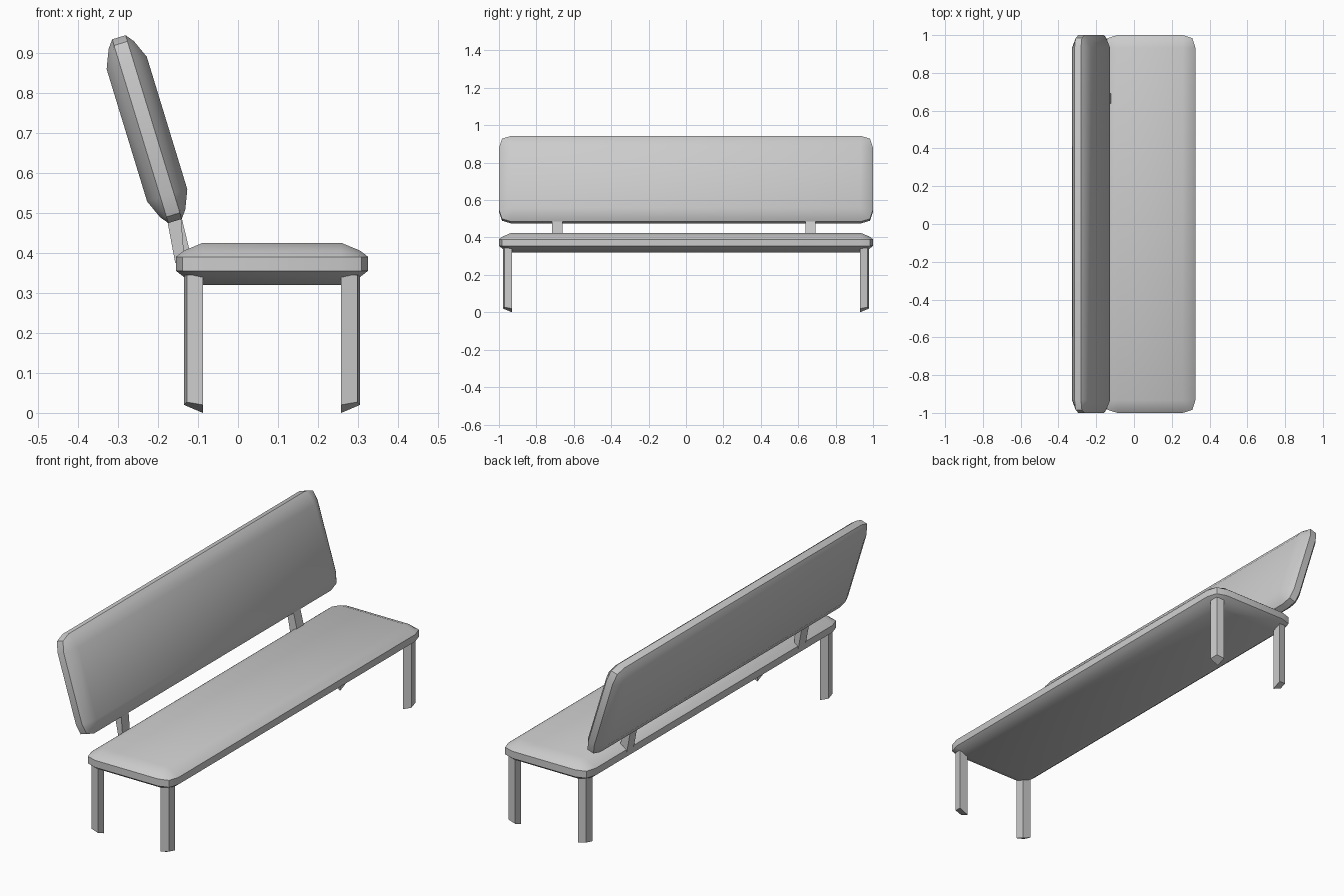
import bpy, bmesh, math

if "Cube" in bpy.data.objects:
    bpy.data.objects.remove(bpy.data.objects["Cube"])

A, B = 0.173, 0.933          # half size of the flat middle of a cushion
CORNERS = [(1, 1), (-1, 1), (-1, -1), (1, -1)]


def make(name, verts, faces, smooth=False):
    me = bpy.data.meshes.new(name)
    me.from_pydata(verts, [], faces)
    bm = bmesh.new()
    bm.from_mesh(me)
    bmesh.ops.recalc_face_normals(bm, faces=bm.faces)
    bm.to_mesh(me)
    bm.free()
    ob = bpy.data.objects.new(name, me)
    bpy.context.collection.objects.link(ob)
    if smooth:
        bpy.context.view_layer.objects.active = ob
        ob.select_set(True)
        bpy.ops.object.shade_smooth_by_angle(angle=math.radians(30))
        ob.select_set(False)
    return ob


def ring(side, corner, z_side, z_corner):
    # twelve points: each corner gives x-side, diagonal and y-side points
    pts = []
    for sx, sy in CORNERS:
        trio = [(sx * (A + side), sy * B, z_side),
                (sx * (A + corner), sy * (B + corner), z_corner),
                (sx * A, sy * (B + side), z_side)]
        pts += trio if sx * sy > 0 else trio[::-1]
    return pts


def cushion(name):
    verts = []
    for args in [(0.047, 0.040, 0.033, 0.024), (0.067, 0.051, 0.0175, 0.0175),
                 (0.067, 0.051, -0.0175, -0.0175), (0.047, 0.040, -0.033, -0.024)]:
        verts += ring(*args)
    faces = []
    for r in range(3):
        for i in range(12):
            j = (i + 1) % 12
            faces.append((r * 12 + i, r * 12 + j, r * 12 + 12 + j, r * 12 + 12 + i))
    # top and bottom panels: middle, four edges, four corners
    for base, z in ((0, 0.0525), (36, -0.0525)):
        c = len(verts)
        verts += [(sx * A, sy * B, z) for sx, sy in CORNERS]
        faces.append((c, c + 1, c + 2, c + 3))
        for k in range(4):
            n = (k + 1) % 4
            o = base + 3 * k
            faces.append((c + k, o, o + 1, o + 2))
            faces.append((c + k, o + 2, base + 3 * n, c + n))
    return make(name, verts, faces, True)


def prism(name, bottom, top):
    n = len(bottom)
    faces = [tuple(range(n)), tuple(range(n, 2 * n))]
    faces += [(i, (i + 1) % n, n + (i + 1) % n, n + i) for i in range(n)]
    return make(name, bottom + top, faces)


# seat and tilted backrest
seat = cushion("seat")
seat.location = (0.085, 0, 0.3725)
back = cushion("backrest")
back.location = (-0.2275, 0, 0.709)
back.rotation_euler = (0, math.radians(73), 0)

# four legs with bevelled outer corner and slanted foot
section = [(0, 0, 0.0), (0.047, 0, 0.02), (0.040, 0.040, 0.027), (0, 0.047, 0.02)]
for sx, sy in CORNERS:
    foot = [(0.085 + sx * (A + u), sy * (B - 0.002 + v), z) for u, v, z in section]
    head = [(x, y, 0.345) for x, y, z in foot]
    prism(("right" if sx > 0 else "left") + ("_back_leg" if sy > 0 else "_front_leg"), foot, head)

# two backrest brackets
for name, y0, y1, xr in (("front_bracket", -0.717, -0.659, -0.134),
                         ("back_bracket", 0.638, 0.692, -0.116)):
    low = [(-0.157, y0, 0.375), (xr, y0, 0.385), (xr, y1, 0.385), (-0.157, y1, 0.375)]
    high = [(-0.178, y0, 0.487), (-0.143, y0, 0.497), (-0.143, y1, 0.497), (-0.178, y1, 0.487)]
    prism(name, low, high)
